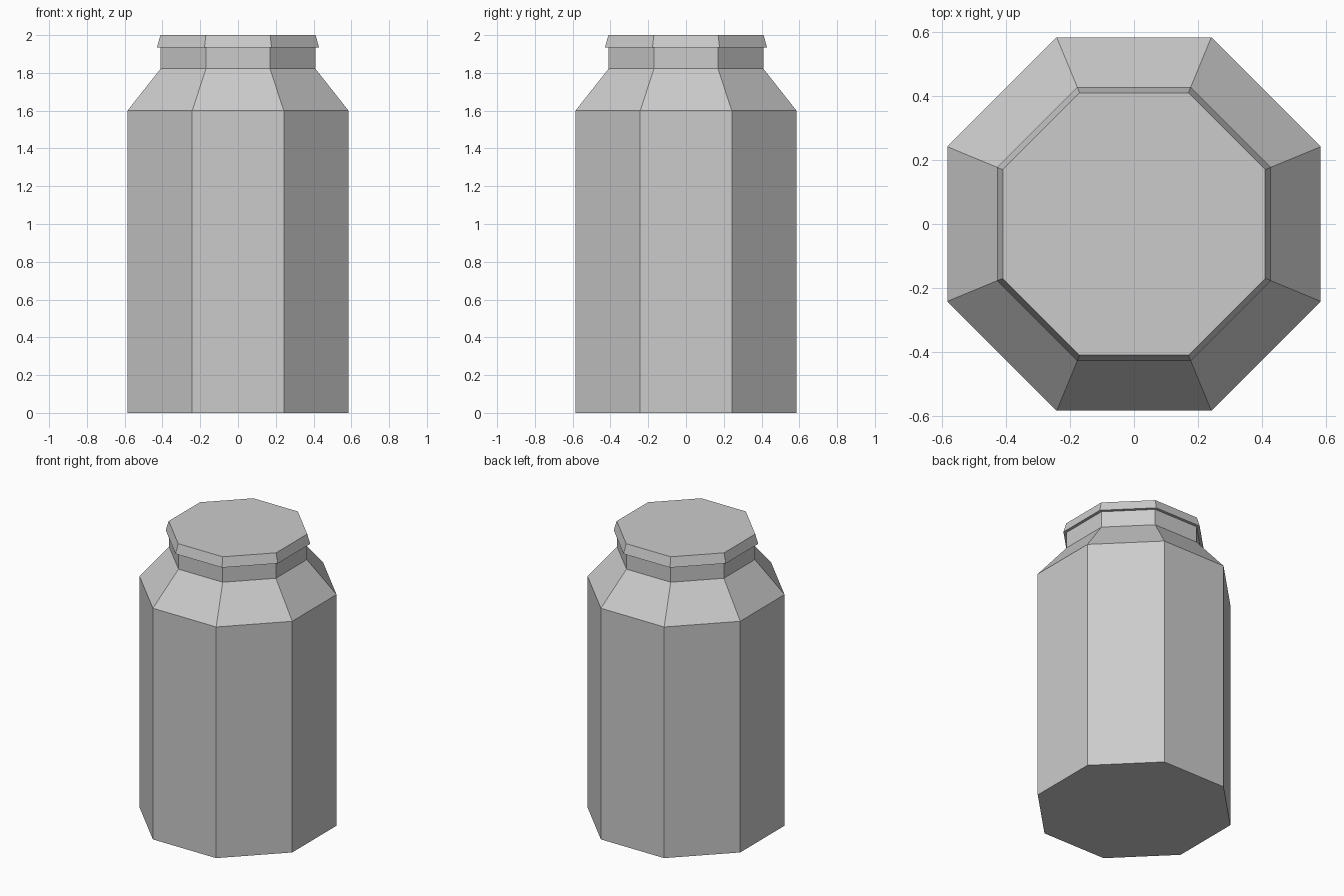
import bpy, bmesh
from math import pi, cos, sin

if "Cube" in bpy.data.objects:
    bpy.data.objects.remove(bpy.data.objects["Cube"])

SIDES = 8


def lathe(name, profile, cap_start=False, cap_end=False):
    """Octagonal lathe; profile is (flat-to-centre distance, z) from bottom to top."""
    bm = bmesh.new()
    rings = []
    for apothem, z in profile:
        r = apothem / cos(pi / SIDES)
        angles = [(i + 0.5) * 2 * pi / SIDES for i in range(SIDES)]
        rings.append([bm.verts.new((r * cos(a), r * sin(a), z)) for a in angles])
    for low, high in zip(rings, rings[1:]):
        for i in range(SIDES):
            j = (i + 1) % SIDES
            bm.faces.new((low[i], low[j], high[j], high[i]))
    if cap_start:
        bm.faces.new(rings[0][::-1])
    if cap_end:
        bm.faces.new(rings[-1])
    mesh = bpy.data.meshes.new(name)
    bm.to_mesh(mesh)
    bm.free()
    obj = bpy.data.objects.new(name, mesh)
    bpy.context.collection.objects.link(obj)
    return obj


# Body with sloped shoulder and neck
lathe("bottle_body", [(0.585, 0), (0.585, 1.6), (0.409, 1.823), (0.409, 1.934)],
      cap_start=True)

# Tapered lid with a small overhang
lathe("lid", [(0.409, 1.934), (0.429, 1.934), (0.411, 2.0)], cap_end=True)
